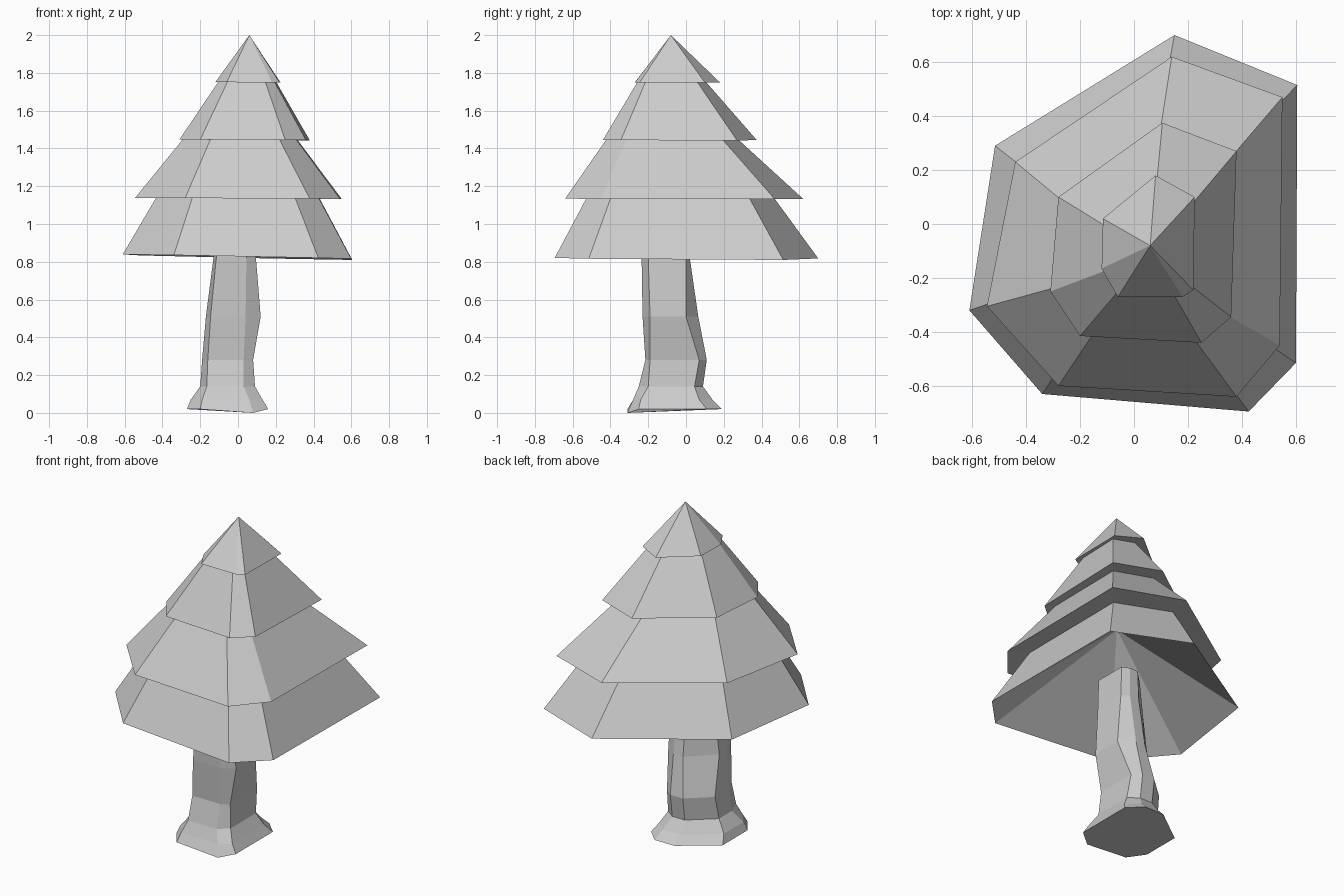
import bpy, bmesh
from mathutils import Vector

cube = bpy.data.objects.get("Cube")
if cube:
    bpy.data.objects.remove(cube)

grey = bpy.data.materials.new("light_grey")
grey.use_nodes = True
colour = (0.6, 0.6, 0.6, 1)
grey.diffuse_color = colour
grey.node_tree.nodes["Principled BSDF"].inputs["Base Color"].default_value = colour


def loft(name, rings, bottom=None, top=None):
    """Skin stacked rings; close each end with a fan to a point, or a flat cap."""
    bm = bmesh.new()
    loops = [[bm.verts.new(p) for p in ring] for ring in rings]
    n = len(loops[0])
    for low, high in zip(loops, loops[1:]):
        for i in range(n):
            j = (i + 1) % n
            bm.faces.new((low[i], low[j], high[j], high[i]))
    for loop, tip in ((loops[0], bottom), (loops[-1], top)):
        if tip is None:
            bm.faces.new(loop)
        else:
            point = bm.verts.new(tip)
            for i in range(n):
                bm.faces.new((loop[i], loop[(i + 1) % n], point))
    bmesh.ops.recalc_face_normals(bm, faces=bm.faces)
    mesh = bpy.data.meshes.new(name)
    bm.to_mesh(mesh)
    bm.free()
    mesh.materials.append(grey)
    obj = bpy.data.objects.new(name, mesh)
    bpy.context.collection.objects.link(obj)


# Foliage: skirt outline of each tier, then centre and scale of its narrow top
tiers = [
    (0.825, [(.15, .70), (.605, .515), (.60, -.515), (.425, -.695),
             (-.34, -.63), (-.61, -.32), (-.515, .29)], (0, -.11), .71),
    (1.135, [(.14, .62), (.55, .47), (.54, -.45), (.38, -.64),
             (-.28, -.60), (-.545, -.305), (-.44, .23)], (.02, -.15), .55),
    (1.445, [(.105, .375), (.38, .27), (.36, -.345), (.25, -.44),
             (-.20, -.415), (-.31, -.25), (-.28, .10)], (.06, -.11), .44),
    (1.75, [(.08, .18), (.225, .10), (.22, -.245), (.18, -.27),
            (-.06, -.27), (-.12, -.165), (-.115, .02)], None, None),
]
rings = []
for k, (z, outline, centre, scale) in enumerate(tiers):
    tilt = 0.02 if k == 0 else 0.005
    rings.append([(x, y, z - tilt * (x + y * 0.3)) for x, y in outline])
    if centre:
        c = Vector(centre)
        inner = [c + (Vector(p) - c) * scale for p in outline]
        rings.append([(p.x, p.y, tiers[k + 1][0] + 0.005) for p in inner])
loft("foliage", rings, bottom=(.04, -.1, 1.3), top=(.06, -.08, 2))

# Trunk: chamfered box sections with a flared foot
# height, left/right outer and inner x, front/back outer and inner y
sections = [
    (.02, -.27, -.20, .08, .16, -.31, -.25, .11, .19),
    (.07, -.25, -.19, .06, .13, -.28, -.24, .07, .14),
    (.14, -.20, -.165, .03, .09, -.25, -.20, .045, .09),
    (.28, -.19, -.16, .03, .08, -.215, -.19, .07, .11),
    (.51, -.17, -.145, .04, .12, -.23, -.19, 0, .065),
    (.82, -.13, -.115, .045, .095, -.235, -.20, 0, .02),
    (1.0, -.11, -.10, .045, .09, -.235, -.20, 0, .02),
]
trunk = []
for z, x0, xa, xb, x1, y0, ya, yb, y1 in sections:
    foot = z - .02 if z < .05 else z
    mid = (x0 + x1) / 2
    trunk.append([(xa, y0, z), (xb, y0, foot), (x1, ya, z), (x1, yb, z),
                  (xb, y1, z), (mid, y1, z), (x0, yb - .08, z), (x0, ya + .04, z)])
loft("trunk", trunk)
